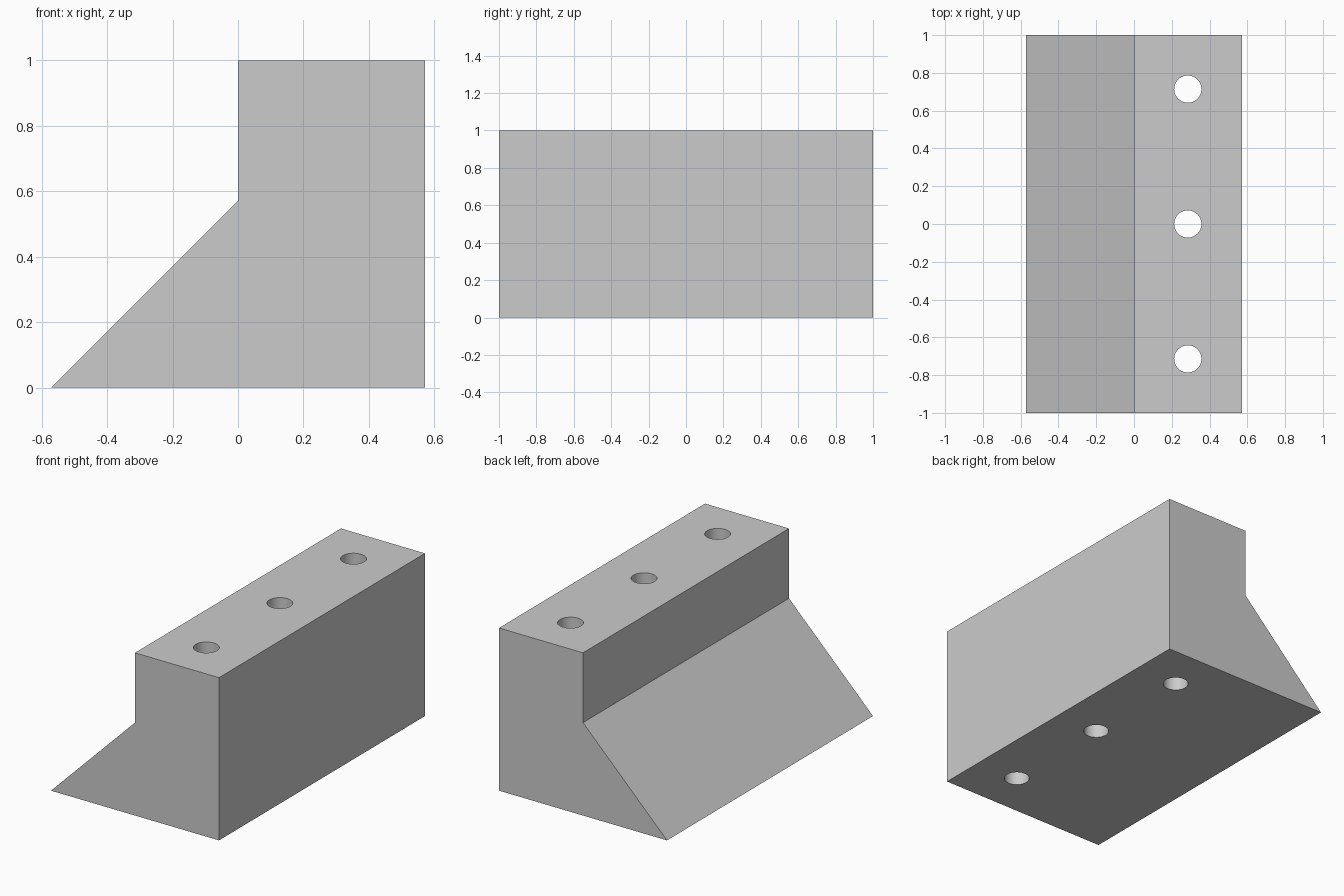
import bpy
import bmesh
from mathutils import Matrix

cube = bpy.data.objects.get("Cube")
if cube:
    bpy.data.objects.remove(cube, do_unlink=True)

HALF_X, HALF_Y, HEIGHT = 0.571, 1.0, 1.0
HOLE_X, HOLE_RADIUS, HOLE_SPACING = 0.285, 0.072, 0.714

grey = bpy.data.materials.new("light_grey")
grey.use_nodes = True
colour = (0.6, 0.6, 0.6, 1)
grey.diffuse_color = colour
grey.node_tree.nodes["Principled BSDF"].inputs["Base Color"].default_value = colour


def add_object(name, bm):
    bmesh.ops.recalc_face_normals(bm, faces=bm.faces)
    mesh = bpy.data.meshes.new(name)
    bm.to_mesh(mesh)
    bm.free()
    mesh.materials.append(grey)
    obj = bpy.data.objects.new(name, mesh)
    bpy.context.collection.objects.link(obj)
    return obj


# Block with a sloped foot: side profile extruded along y
profile = [(-HALF_X, 0), (HALF_X, 0), (HALF_X, HEIGHT), (0, HEIGHT), (0, HALF_X)]
bm = bmesh.new()
face = bm.faces.new([bm.verts.new((x, -HALF_Y, z)) for x, z in profile])
extruded = bmesh.ops.extrude_face_region(bm, geom=[face])["geom"]
moved = [v for v in extruded if isinstance(v, bmesh.types.BMVert)]
bmesh.ops.translate(bm, verts=moved, vec=(0, 2 * HALF_Y, 0))
block = add_object("sloped_block", bm)

# Three vertical through holes
bm = bmesh.new()
for i in (-1, 0, 1):
    bmesh.ops.create_cone(
        bm, cap_ends=True, segments=48, radius1=HOLE_RADIUS, radius2=HOLE_RADIUS,
        depth=HEIGHT * 1.4,
        matrix=Matrix.Translation((HOLE_X, i * HOLE_SPACING, HEIGHT / 2)))
cutter = add_object("hole_cutter", bm)
cutter.hide_render = True

drill = block.modifiers.new("bolt_holes", "BOOLEAN")
drill.operation = "DIFFERENCE"
drill.solver = "EXACT"
drill.object = cutter

bpy.ops.object.select_all(action="DESELECT")
block.select_set(True)
bpy.context.view_layer.objects.active = block
bpy.ops.object.modifier_apply(modifier=drill.name)
bpy.data.objects.remove(cutter, do_unlink=True)

# Smooth hole walls, crisp block edges
bpy.ops.object.shade_smooth_by_angle()
